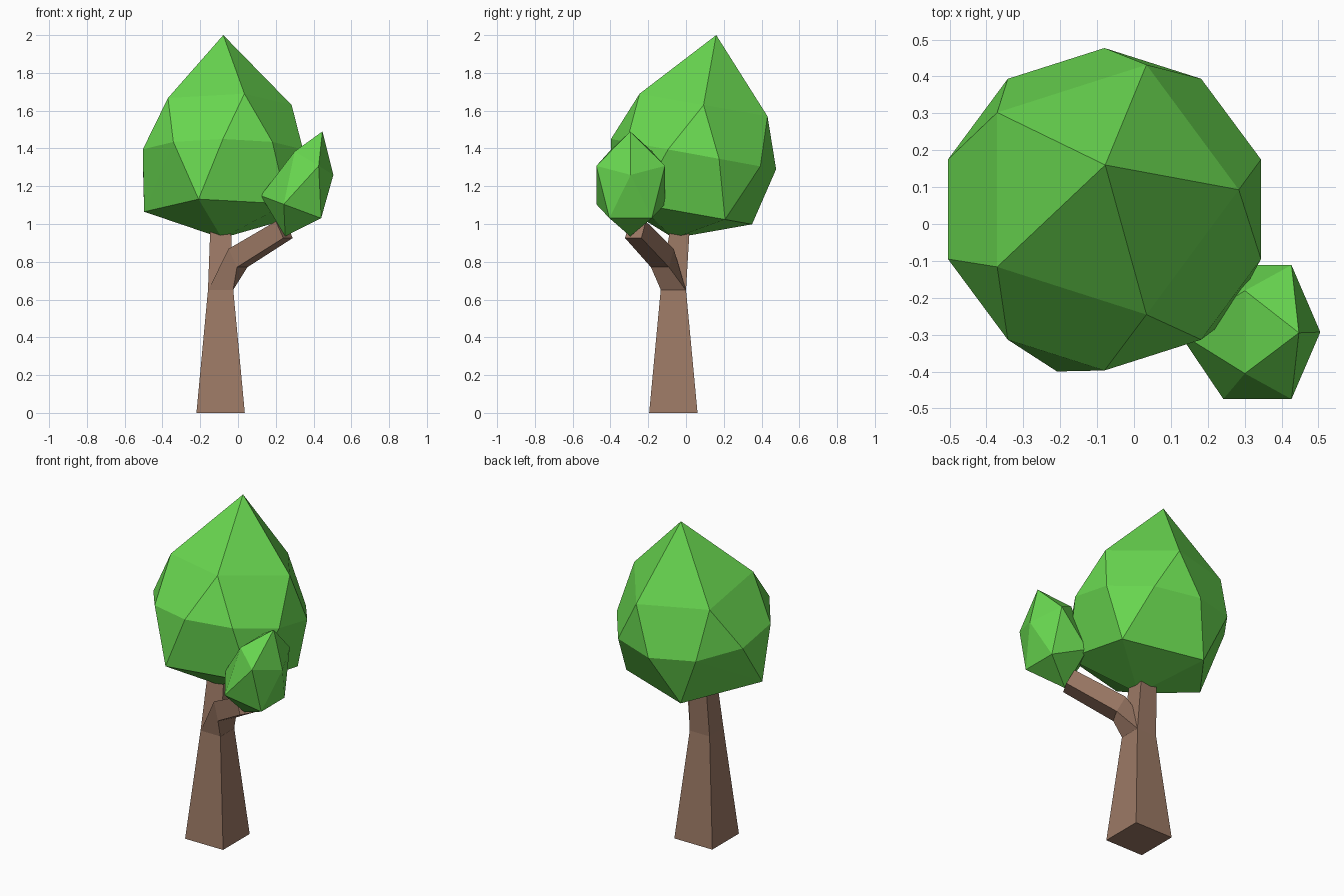
import bpy, bmesh
from math import cos, sin, radians
from mathutils import Vector as V

if "Cube" in bpy.data.objects:
    bpy.data.objects.remove(bpy.data.objects["Cube"])


def material(name, rgb):
    m = bpy.data.materials.new(name)
    m.diffuse_color = (*rgb, 1)
    m.use_nodes = True
    m.node_tree.nodes["Principled BSDF"].inputs["Base Color"].default_value = m.diffuse_color
    return m


def finish(bm, name, mat):
    bmesh.ops.recalc_face_normals(bm, faces=bm.faces)
    me = bpy.data.meshes.new(name)
    bm.to_mesh(me)
    bm.free()
    me.materials.append(mat)
    ob = bpy.data.objects.new(name, me)
    bpy.context.collection.objects.link(ob)
    return ob


def ring(n, phase, centre, u, v):
    """Tilted ring of n points spanned by the vectors u and v."""
    angles = [radians(phase + 360 * i / n) for i in range(n)]
    return [V(centre) + V(u) * cos(a) + V(v) * sin(a) for a in angles]


def crown(name, tips, rings, mat):
    """Faceted foliage: hull around two tips and the rings between them."""
    bm = bmesh.new()
    for p in [V(t) for t in tips] + [p for r in rings for p in ring(*r)]:
        bm.verts.new(p)
    bmesh.ops.convex_hull(bm, input=bm.verts[:])
    bmesh.ops.dissolve_limit(bm, angle_limit=radians(1),
                             verts=bm.verts[:], edges=bm.edges[:])
    return finish(bm, name, mat)


def square_limb(name, sections, mat):
    """Loft through square sections given as centre and two half-axes."""
    bm = bmesh.new()
    loops = []
    for c, u, v in sections:
        c, u, v = V(c), V(u), V(v)
        loops.append([bm.verts.new(c + u * a + v * b)
                      for a, b in ((-1, -1), (1, -1), (1, 1), (-1, 1))])
    for lo, hi in zip(loops, loops[1:]):
        for i in range(4):
            j = (i + 1) % 4
            bm.faces.new((lo[i], lo[j], hi[j], hi[i]))
    bm.faces.new(loops[0][::-1])
    bm.faces.new(loops[-1])
    return finish(bm, name, mat)


leaf = material("leaf_green", (0.14, 0.68, 0.08))
bark = material("bark_brown", (0.33, 0.19, 0.13))

# Trunk
square_limb("trunk", [
    ((-0.092, -0.067, 0), (0.128, 0, 0), (0, 0.128, 0)),
    ((-0.092, -0.067, 0.65), (0.067, 0, 0), (0, 0.067, 0)),
    ((-0.092, -0.033, 0.97), (0.055, 0, 0), (0, 0.052, 0)),
], bark)

# Side branch, growing out of the trunk's upper section
side = V((0.5, 0.866, 0))
down = V((0.40, -0.23, -0.888))
square_limb("branch", [
    ((-0.092, -0.067, 0.65), (0.066, 0, 0), (0, 0.066, 0)),
    ((0.0, -0.125, 0.82), down * 0.055, side * 0.055),
    ((0.245, -0.268, 0.97), down * 0.05, side * 0.05),
], bark)

# Main crown, leaning back: rings of 5, 10 and 5 between the tips
crown("main_crown", [(-0.078, 0.16, 2.0), (-0.085, -0.065, 0.925)], [
    (5, 0, (-0.078, 0.093, 1.63), (0.362, 0, 0), (0, 0.356, -0.063)),
    (10, 18, (-0.08, 0.04, 1.37), (0.446, 0, 0), (0, 0.437, -0.08)),
    (5, 36, (-0.08, -0.025, 1.065), (0.417, 0, 0), (0, 0.394, -0.07)),
], leaf)

# Small crown on the branch, leaning outward
crown("small_crown", [(0.447, -0.295, 1.49), (0.25, -0.295, 0.935)], [
    (5, 0, (0.392, -0.293, 1.329), (0.113, 0, -0.069), (0, 0.191, 0)),
    (5, 36, (0.297, -0.293, 1.084), (0.177, 0, -0.066), (0, 0.191, 0)),
], leaf)
